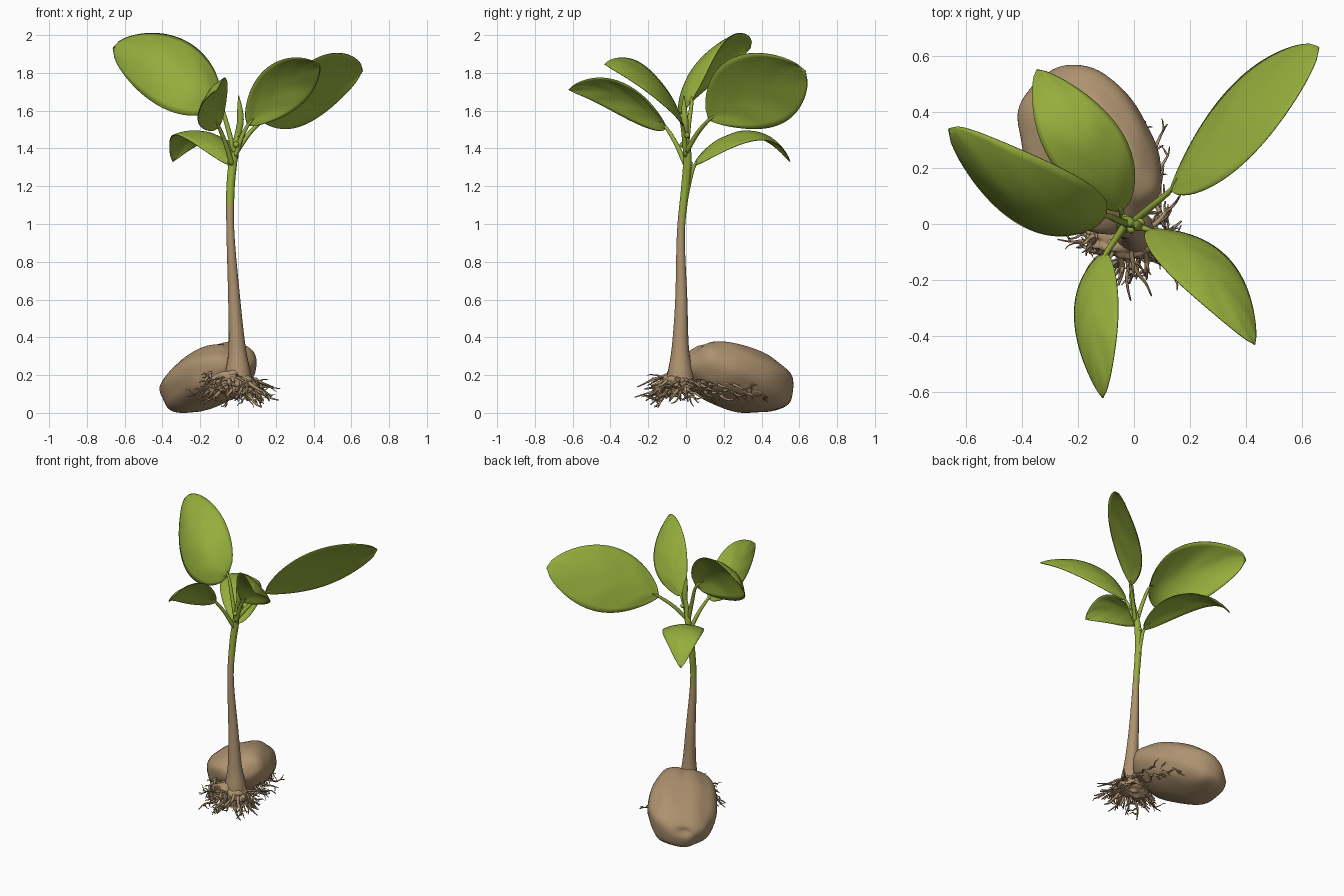
import bpy, bmesh, math, random
from mathutils import Vector, Matrix, noise

random.seed(4)
cube = bpy.data.objects.get("Cube")
if cube:
    bpy.data.objects.remove(cube)


def material(name, rgb):
    m = bpy.data.materials.new(name)
    m.use_nodes = True
    m.diffuse_color = (*rgb, 1)
    bsdf = m.node_tree.nodes["Principled BSDF"]
    bsdf.inputs["Base Color"].default_value = (*rgb, 1)
    bsdf.inputs["Roughness"].default_value = 0.7
    return m


BROWN = material("bark brown", (0.42, 0.288, 0.16))
OLIVE = material("young bark olive", (0.35, 0.34, 0.09))
GREEN = material("leaf green", (0.305, 0.42, 0.045))


def finish(bm, name, *mats):
    bmesh.ops.recalc_face_normals(bm, faces=bm.faces)
    mesh = bpy.data.meshes.new(name)
    for f in bm.faces:
        f.smooth = True
    bm.to_mesh(mesh)
    bm.free()
    for m in mats:
        mesh.materials.append(m)
    obj = bpy.data.objects.new(name, mesh)
    bpy.context.collection.objects.link(obj)
    return obj


def smooth_path(pts, steps):
    """Catmull-Rom through points whose last component is a radius."""
    p = [Vector(q) for q in pts]
    p = [2 * p[0] - p[1]] + p + [2 * p[-1] - p[-2]]
    out = []
    for i in range(1, len(p) - 2):
        a, b, c, d = p[i - 1:i + 3]
        for s in range(steps):
            t = s / steps
            out.append(0.5 * (2 * b + (c - a) * t + (2 * a - 5 * b + 4 * c - d) * t ** 2
                              + (3 * b - a - 3 * c + d) * t ** 3))
    return out + [p[-2]]


def tube(bm, pts, sides=12, steps=5):
    """Capped tube along (x, y, z, radius) points."""
    path = smooth_path(pts, steps)
    pos = [q.to_3d() for q in path]
    whole = (pos[-1] - pos[0]).normalized()
    ref = Vector((0, 0, 1)) if abs(whole.z) < 0.7 else Vector((0, 1, 0))
    rings = []
    for i, q in enumerate(path):
        d = (pos[min(i + 1, len(pos) - 1)] - pos[max(i - 1, 0)]).normalized()
        u = d.cross(ref).normalized()
        v = d.cross(u)
        angles = [math.tau * k / sides for k in range(sides)]
        rings.append([bm.verts.new(pos[i] + max(q[3], 0.001) * (u * math.cos(a) + v * math.sin(a)))
                      for a in angles])
    for r, s in zip(rings, rings[1:]):
        for k in range(sides):
            n = (k + 1) % sides
            bm.faces.new((r[k], r[n], s[n], s[k]))
    bm.faces.new(rings[0])
    bm.faces.new(rings[-1])


# Stem: brown below, green above, with an olive change that sits lower at the back
bm = bmesh.new()
tube(bm, [(0, -0.03, 0.13, 0.08), (0, -0.03, 0.22, 0.066), (-0.005, -0.03, 0.35, 0.045),
          (-0.02, -0.025, 0.6, 0.032), (-0.04, -0.027, 0.95, 0.021), (-0.04, -0.005, 1.18, 0.022),
          (-0.025, 0.008, 1.34, 0.022), (-0.005, 0, 1.47, 0.014), (0, 0, 1.52, 0.008)], 20, 12)
bmesh.ops.recalc_face_normals(bm, faces=bm.faces)
for f in bm.faces:
    height = f.calc_center_median().z + 0.08 * f.normal.y
    f.material_index = int(height > 1.04) + int(height > 0.98 - 0.04 * f.normal.y)
finish(bm, "stem", BROWN, OLIVE, GREEN)

# Seed: rounded body sloping down to the back, with a groove, a dimple and slight lumps
bm = bmesh.new()
bmesh.ops.create_uvsphere(bm, u_segments=64, v_segments=40, radius=1)
long_axis = Vector((-0.48, 0.84, -0.33)).normalized()
wide_axis = Vector((0.85, 0.45, 0.26))
wide_axis = (wide_axis - long_axis * wide_axis.dot(long_axis)).normalized()
thick_axis = wide_axis.cross(long_axis)
for v in bm.verts:
    p = v.co.copy()
    rounded = Vector([math.copysign(abs(c) ** 0.86, c) for c in p])
    dent = 0.10 * math.exp(-((p.x - 0.1) / 0.1) ** 2) * max(0, p.z) * max(0, -p.y)
    dent += 0.10 * math.exp(-((p.x + 0.1) ** 2 + (p.z - 0.35) ** 2) / 0.02) * (p.y > 0)
    rounded *= 1 - dent + 0.06 * noise.noise(p * 1.8)
    v.co = (Vector((-0.157, 0.27, 0.188)) + wide_axis * rounded.x * 0.225
            + long_axis * rounded.y * 0.317 + thick_axis * rounded.z * 0.15)
low = min(v.co.z for v in bm.verts)
for v in bm.verts:
    v.co.z -= low
finish(bm, "seed", BROWN)

# Root crown: lumpy mound that the roots grow from
bm = bmesh.new()
bmesh.ops.create_icosphere(bm, subdivisions=4, radius=1)
for v in bm.verts:
    p = v.co * (1 + 0.35 * noise.noise(v.co * 3.5))
    v.co = Vector((-0.03 + 0.12 * p.x, -0.045 + 0.08 * p.y, 0.17 + 0.06 * p.z - 0.02 * abs(p.x)))
finish(bm, "root_crown", BROWN)

# Roots: tapering wandering strands with side branches
bm = bmesh.new()


def root(start, angle, length, drop, radius, branches):
    pts, p = [], Vector(start)
    for i in range(5):
        pts.append((*p, radius * (1 - i / 5.5)))
        angle += random.uniform(-0.5, 0.5)
        p = p + Vector((math.cos(angle), math.sin(angle), 0)) * length / 4
        p.z = max(0.03, p.z - drop / 4 + random.uniform(-0.014, 0.014))
    tube(bm, pts, 6, 3)
    for _ in range(branches):
        q = random.choice(pts[1:4])
        root(q[:3], angle + random.uniform(-1.2, 1.2), length * 0.4,
             random.uniform(-0.01, 0.05), radius * 0.55, 0)


for i in range(46):
    a = math.radians(-195 + 240 * i / 45)
    start = (0.07 * math.cos(a) - 0.02, 0.05 * math.sin(a) - 0.035, random.uniform(0.13, 0.21))
    root(start, a, random.uniform(0.07, 0.2), random.uniform(0.03, 0.12),
         random.uniform(0.008, 0.015), 2)
# Strands hugging the left flank of the seed, a few reaching outwards
for i in range(18):
    y = 0.02 * i
    root((0.105 - 0.3 * y, y, random.uniform(0.09, 0.17)), random.uniform(1.5, 2.2),
         random.uniform(0.08, 0.13), random.uniform(0, 0.04), 0.009, 1)
for y in (0.08, 0.17, 0.25):
    root((0.09 - 0.1 * y, y, 0.15), 0.9, 0.12, 0.02, 0.008, 1)
# Strands spreading in front of the seed on its right
for i in range(12):
    root((-0.05 - 0.01 * i, -0.04, random.uniform(0.12, 0.22)), random.uniform(3, 4.8),
         random.uniform(0.05, 0.1), random.uniform(0, 0.06), 0.009, 1)
finish(bm, "roots", BROWN)


def leaf(name, base, mid, tip, half, skews, fullness, arch, droop, node):
    """Arched blade along base-mid-tip with half-width vector half, plus its stalk.
    The two skews move the widest place of each edge towards the base or the tip."""
    base, mid, tip, half = map(Vector, (base, mid, tip, half))
    raised = tip + Vector((0, 0, droop))
    control = 2 * mid - (base + raised) / 2
    up = (tip - base).cross(half).normalized()
    if up.z < 0:
        up.negate()
    rows, cols = 32, 14
    bm = bmesh.new()
    grid = []
    for i in range(rows + 1):
        t = i / rows
        centre = base * (1 - t) ** 2 + control * 2 * t * (1 - t) + raised * t * t
        centre.z -= droop * t ** 6
        widths = [max(0.001, math.sin(math.pi * t ** k)) ** fullness for k in skews]
        row = []
        for j in range(cols + 1):
            u = 2 * j / cols - 1
            width = widths[u > 0]
            ripple = 0.008 * math.sin(t * 18 - abs(u) * 5) * abs(u) * (1 - abs(u))
            rise = arch * sum(widths) / 2 * (1 - abs(u) ** 1.8)
            row.append(bm.verts.new(centre + half * u * width + up * (ripple + rise)))
        grid.append(row)
    for r, s in zip(grid, grid[1:]):
        for j in range(cols):
            bm.faces.new((r[j], r[j + 1], s[j + 1], s[j]))
    obj = finish(bm, name, GREEN)
    solid = obj.modifiers.new("thickness", "SOLIDIFY")
    solid.thickness = 0.005
    solid.offset = 0

    bm = bmesh.new()
    node = Vector(node)
    bend = node.lerp(base, 0.5) + Vector((0, 0, 0.015))
    inner = base.lerp(mid, 0.15) + up * arch * 0.5
    tube(bm, [(*node, 0.014), (*bend, 0.012), (*base, 0.009), (*inner, 0.003)])
    finish(bm, name + "_stalk", GREEN)


leaf("upper_right_leaf", (-0.1, 0.03, 1.65), (-0.365, 0.115, 1.805), (-0.66, 0.34, 1.93),
     (0.045, 0.115, 0.185), (0.95, 0.8), 0.58, 0.07, 0, (-0.02, 0, 1.38))
leaf("front_leaf", (-0.1, -0.105, 1.51), (-0.135, -0.34, 1.66), (-0.11, -0.62, 1.71),
     (0.078, 0, 0.09), (0.82, 0.92), 0.72, 0.025, 0.04, (-0.03, 0, 1.31))
leaf("front_left_leaf", (0.05, -0.02, 1.52), (0.25, -0.17, 1.735), (0.43, -0.43, 1.845),
     (-0.088, -0.045, 0.1), (1.0, 0.82), 0.75, 0.025, 0.03, (-0.015, 0, 1.36))
leaf("back_left_leaf", (0.13, 0.12, 1.55), (0.365, 0.35, 1.692), (0.66, 0.63, 1.81),
     (0.05, -0.11, 0.185), (1.35, 0.95), 0.62, 0.03, 0.02, (-0.01, 0, 1.38))
leaf("back_leaf", (-0.045, 0.045, 1.31), (-0.185, 0.30, 1.455), (-0.345, 0.55, 1.33),
     (0.128, 0.05, -0.015), (0.9, 0.85), 0.72, 0.035, 0.09, (-0.04, 0, 1.15))

# Young shoots and small bumps at the growing tip
bm = bmesh.new()
tube(bm, [(0, 0, 1.46, 0.012), (0.012, -0.005, 1.54, 0.018), (0.01, -0.01, 1.61, 0.014),
          (0.003, -0.012, 1.68, 0.002)])
for x, y, z in ((0.022, 0.005, 1.47), (-0.03, 0.02, 1.32), (-0.01, -0.018, 1.42)):
    bmesh.ops.create_uvsphere(bm, u_segments=12, v_segments=8, radius=0.016,
                              matrix=Matrix.Translation((x, y, z)))
finish(bm, "young_shoots", GREEN)
